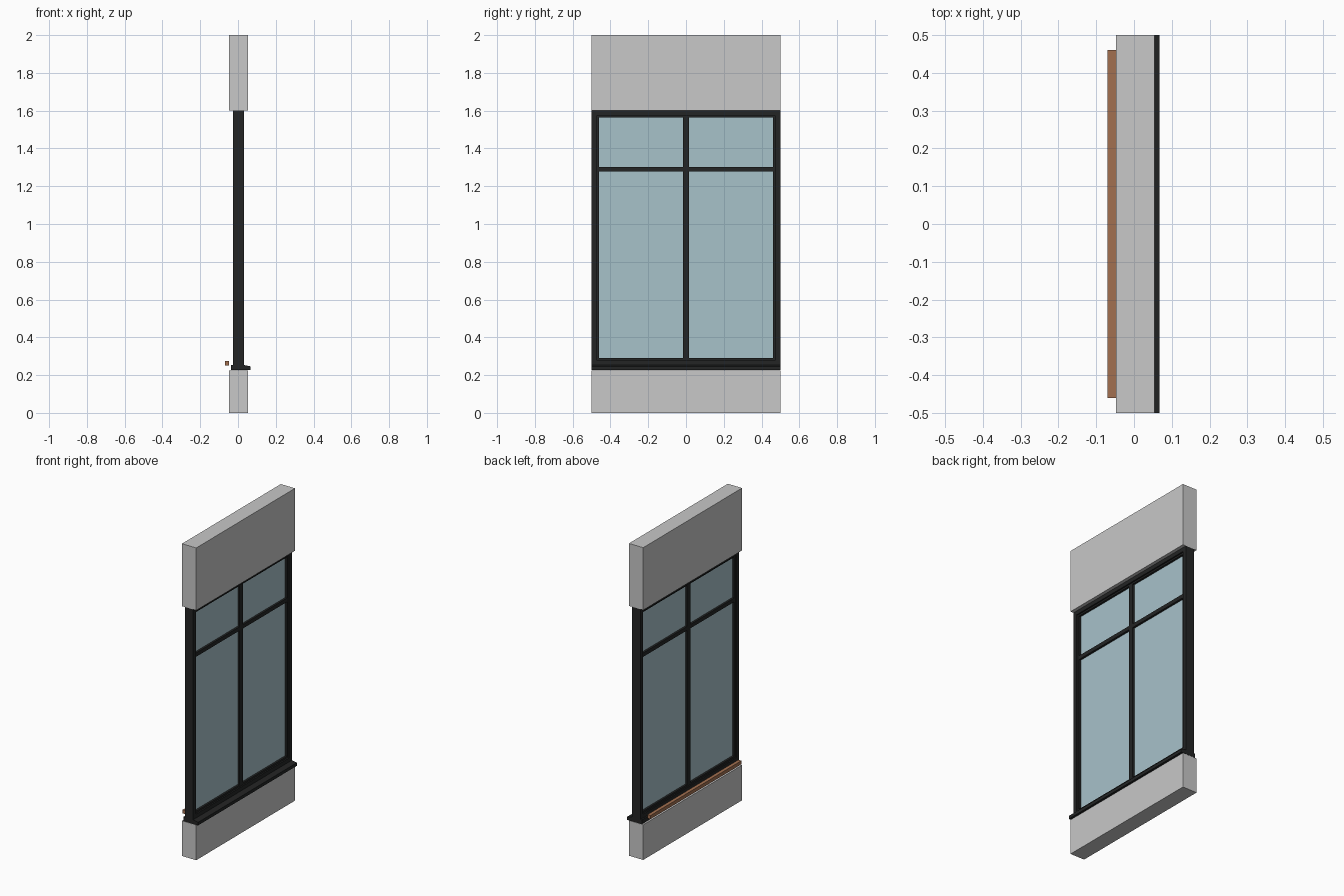
import bpy, bmesh

if "Cube" in bpy.data.objects:
    bpy.data.objects.remove(bpy.data.objects["Cube"])


def material(name, rgb):
    m = bpy.data.materials.new(name)
    m.diffuse_color = (*rgb, 1)
    m.use_nodes = True
    m.node_tree.nodes["Principled BSDF"].inputs["Base Color"].default_value = m.diffuse_color
    return m


CONCRETE = material("light grey wall", (0.58, 0.58, 0.58))
BLACK = material("black frame", (0.017, 0.018, 0.018))
GLASS = material("pale blue glass", (0.39, 0.54, 0.59))
WOOD = material("brown wood", (0.36, 0.16, 0.08))


def prism(name, profile, y0, y1, mat):
    """Extrude an (x, z) profile along y."""
    bm = bmesh.new()
    face = bm.faces.new([bm.verts.new((x, y0, z)) for x, z in profile])
    ext = bmesh.ops.extrude_face_region(bm, geom=[face])
    verts = [v for v in ext["geom"] if isinstance(v, bmesh.types.BMVert)]
    bmesh.ops.translate(bm, verts=verts, vec=(0, y1 - y0, 0))
    bmesh.ops.recalc_face_normals(bm, faces=bm.faces)
    mesh = bpy.data.meshes.new(name)
    bm.to_mesh(mesh)
    bm.free()
    mesh.materials.append(mat)
    ob = bpy.data.objects.new(name, mesh)
    bpy.context.collection.objects.link(ob)
    return ob


def box(name, x0, x1, y0, y1, z0, z1, mat):
    return prism(name, [(x0, z0), (x1, z0), (x1, z1), (x0, z1)], y0, y1, mat)


# wall pieces above and below the window
box("wall_below", -0.047, 0.054, -0.5, 0.5, 0, 0.225, CONCRETE)
box("wall_above", -0.047, 0.054, -0.5, 0.5, 1.6, 2.0, CONCRETE)

# sill with a slightly sloped outer nose
prism("window_sill", [(-0.037, 0.226), (0.067, 0.226), (0.067, 0.246),
                      (0.032, 0.253), (-0.037, 0.253)], -0.5, 0.5, BLACK)

# outer frame, then a shallower inner lip around the opening
fx = (-0.027, 0.032)
lx = (-0.019, 0.023)
box("frame_top", *fx, -0.5, 0.5, 1.575, 1.6, BLACK)
box("frame_bottom", *fx, -0.5, 0.5, 0.253, 0.278, BLACK)
box("lip_top", *lx, -0.472, 0.472, 1.565, 1.575, BLACK)
box("lip_bottom", *lx, -0.472, 0.472, 0.278, 0.29, BLACK)
for side, s in (("left", -1), ("right", 1)):
    box("frame_" + side, *fx, *sorted((s * 0.5, s * 0.472)), 0.278, 1.575, BLACK)
    box("lip_" + side, *lx, *sorted((s * 0.472, s * 0.461)), 0.29, 1.565, BLACK)

# dividing bars
box("mullion", *lx, -0.016, 0.016, 0.29, 1.565, BLACK)
for side, s in (("left", -1), ("right", 1)):
    box("transom_" + side, *lx, *sorted((s * 0.461, s * 0.016)), 1.278, 1.303, BLACK)
    # glass panes
    for level, z0, z1 in (("lower", 0.29, 1.278), ("upper", 1.303, 1.565)):
        box(f"glass_{level}_{side}", -0.006, 0.01,
            *sorted((s * 0.461, s * 0.016)), z0, z1, GLASS)

# wooden rail on the inner side
box("wooden_rail", -0.07, -0.048, -0.46, 0.46, 0.252, 0.275, WOOD)
